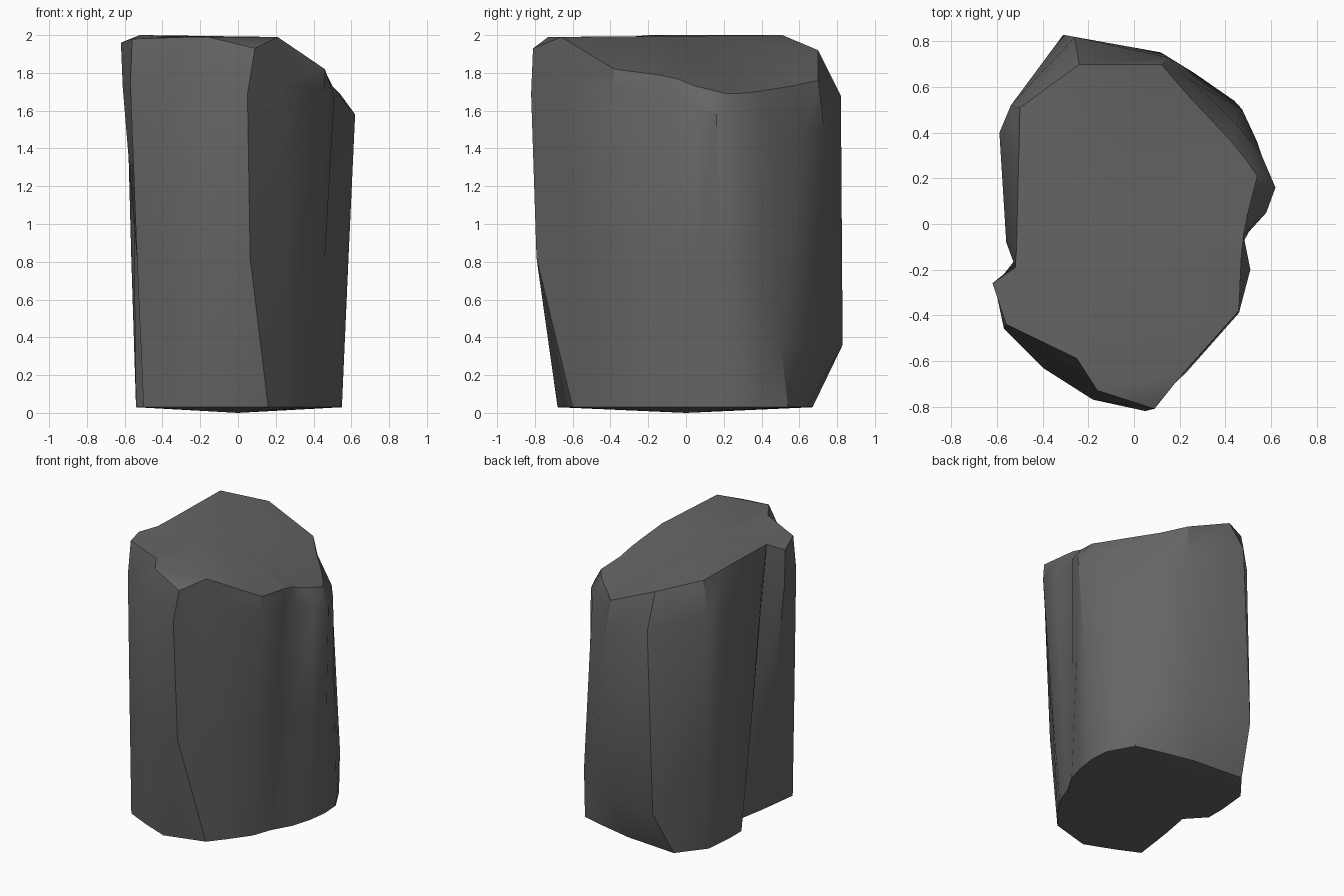
import bpy, bmesh
from mathutils import Vector

if "Cube" in bpy.data.objects:
    bpy.data.objects.remove(bpy.data.objects["Cube"])

# One row per ridge or groove: foot x, y, shoulder x, y, then top rim x, y, z
COLUMNS = [
    (.16, -.60, .05, -.82, .09, -.81, 1.93),
    (.25, -.49, .23, -.65, .21, -.66, 1.99),
    (.36, -.34, .46, -.39, .46, -.38, 1.82),
    (.41, -.20, .51, -.20, .47, -.15, 1.79),
    (.49, -.06, .48, -.05, .48, -.05, 1.77),
    (.53, .08, .58, .05, .50, .05, 1.73),
    (.55, .22, .62, .16, .54, .21, 1.69),
    (.54, .36, .56, .30, .50, .27, 1.69),
    (.44, .54, .45, .44, .42, .37, 1.70),
    (.25, .59, .25, .63, .24, .56, 1.73),
    (.02, .64, .15, .73, .12, .70, 1.76),
    (-.37, .67, -.26, .82, -.24, .70, 1.92),
    (-.52, .48, -.54, .52, -.50, .51, 2.0),
    (-.54, .27, -.59, .40, -.505, .30, 2.0),
    (-.54, .13, -.56, -.08, -.515, -.10, 2.0),
    (-.42, .00, -.51, -.17, -.52, -.19, 2.0),
    (-.46, -.22, -.61, -.27, -.62, -.26, 1.96),
    (-.50, -.52, -.57, -.46, -.56, -.44, 1.98),
    (-.33, -.60, -.40, -.63, -.25, -.59, 1.99),
    (-.13, -.68, -.18, -.77, -.16, -.73, 1.99),
]
EARS = (0, 16)    # rim corners that dip below the top surface

stone = bpy.data.materials.new("dark grey stone")
stone.diffuse_color = (.13, .13, .13, 1)
stone.use_nodes = True
stone.node_tree.nodes["Principled BSDF"].inputs["Base Color"].default_value = stone.diffuse_color


def column(bx, by, mx, my, tx, ty, tz):
    """Foot, lower body, shoulder and top rim of one column."""
    foot = Vector((bx, by, .03))
    shoulder = Vector((mx, my, tz - (.11 if mx > .4 else .24)))
    if by > .53:                        # back bulges out near the ground
        low = foot.lerp(shoulder, .7)
        low = Vector((low.x * 1.06, low.y * 1.07, .36))
    else:                               # front tapers in towards the foot
        low = foot.lerp(shoulder, .87 if by < -.59 else .5)
        low.z = .82
    return foot, low, shoulder, Vector((tx, ty, tz))


bm = bmesh.new()
rings = [[], [], [], []]
for row in COLUMNS:
    for ring, co in zip(rings, column(*row)):
        ring.append(bm.verts.new(co))

# Sides
n = len(COLUMNS)
for a, b in zip(rings, rings[1:]):
    for i in range(n):
        j = (i + 1) % n
        bm.faces.new((a[i], a[j], b[j], b[i]))


def fan(loop, centre):
    """Triangles from a closed loop to a centre vertex."""
    for p, q in zip(loop, loop[1:] + loop[:1]):
        bm.faces.new((p, q, centre))


# Sloping top with dipped corners, and slightly bulged underside
rim = rings[3]
for i in EARS:
    bm.faces.new((rim[i - 1], rim[i], rim[i + 1]))
fan([v for i, v in enumerate(rim) if i not in EARS],
    bm.verts.new((-.15, -.07, 1.995)))
fan(rings[0][::-1], bm.verts.new((0, 0, 0)))

bmesh.ops.recalc_face_normals(bm, faces=bm.faces)
mesh = bpy.data.meshes.new("rock")
bm.to_mesh(mesh)
bm.free()
mesh.materials.append(stone)
rock = bpy.data.objects.new("rock", mesh)
bpy.context.collection.objects.link(rock)
bpy.context.view_layer.objects.active = rock
rock.select_set(True)
bpy.ops.object.shade_smooth_by_angle(angle=.6)
